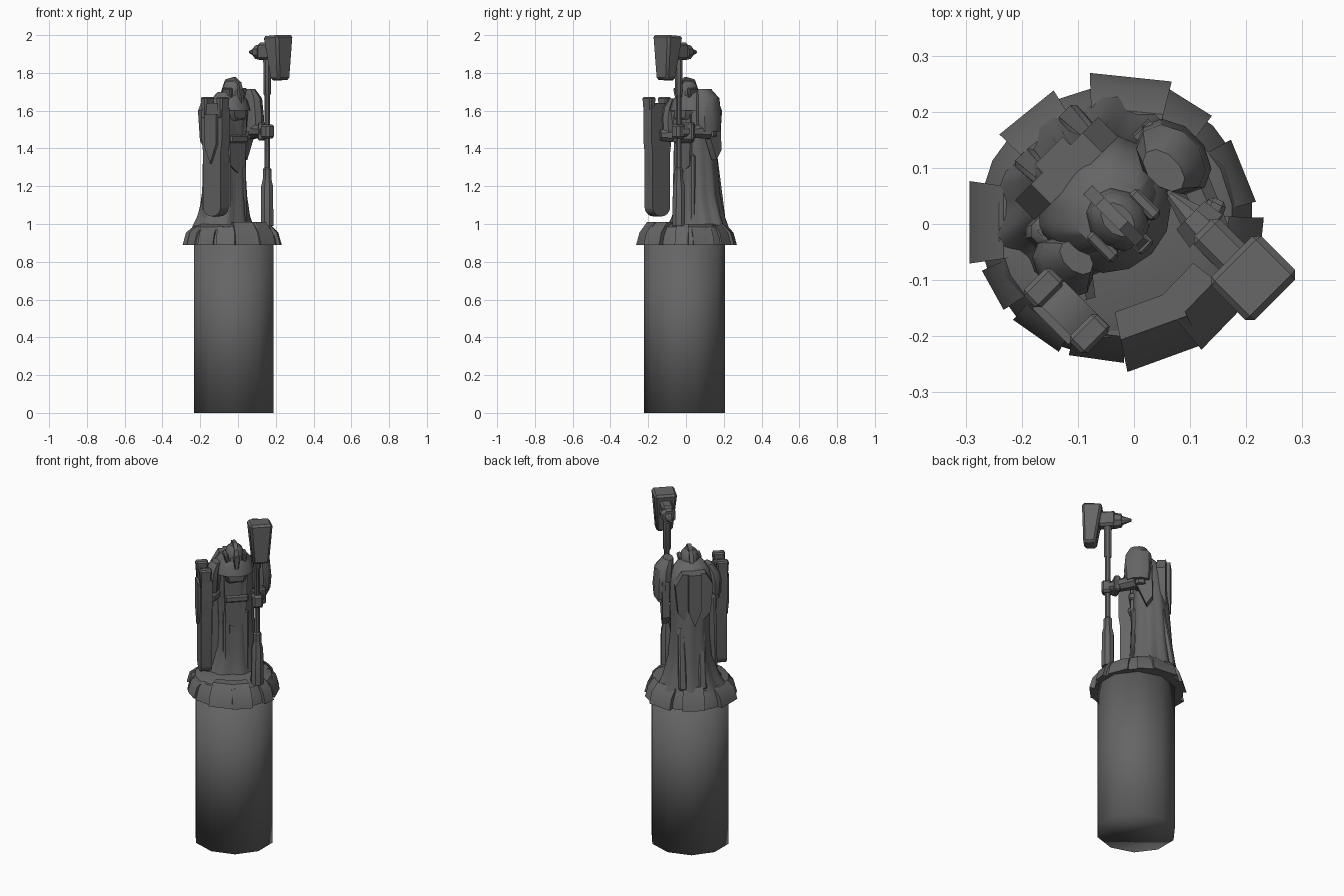
import bpy, bmesh, math
from mathutils import Matrix, Vector

if "Cube" in bpy.data.objects:
    bpy.data.objects.remove(bpy.data.objects["Cube"])

stone = bpy.data.materials.new("dark grey stone")
stone.diffuse_color = (0.13, 0.13, 0.13, 1)
stone.use_nodes = True
stone.node_tree.nodes["Principled BSDF"].inputs["Base Color"].default_value = stone.diffuse_color
# The figure is built facing -y, then turned to the front right
TURN = Matrix.Rotation(math.radians(45), 4, 'Z')
WORLD = Matrix.Identity(4)


def finish(name, bm, mat=TURN, angle=35):
    bmesh.ops.recalc_face_normals(bm, faces=bm.faces)
    bm.transform(mat)
    me = bpy.data.meshes.new(name)
    bm.to_mesh(me)
    bm.free()
    me.materials.append(stone)
    ob = bpy.data.objects.new(name, me)
    bpy.context.collection.objects.link(ob)
    bpy.ops.object.select_all(action='DESELECT')
    ob.select_set(True)
    bpy.context.view_layer.objects.active = ob
    bpy.ops.object.shade_smooth_by_angle(angle=math.radians(angle))
    return ob


def loft(name, rings, n=12, mat=TURN, fold=0.0, folds=6, angle=35):
    """Rings are (z, centre x, centre y, half width, half depth)."""
    bm = bmesh.new()
    loops = []
    for k, (z, cx, cy, a, b) in enumerate(rings):
        loop = []
        for i in range(n):
            t = math.tau * (i + 0.5) / n
            s = 1 + fold * math.cos(folds * t) * (1 - k / len(rings))
            loop.append(bm.verts.new((cx + a * s * math.cos(t), cy + b * s * math.sin(t), z)))
        loops.append(loop)
    for lo, hi in zip(loops, loops[1:]):
        for i in range(n):
            bm.faces.new((lo[i], lo[(i + 1) % n], hi[(i + 1) % n], hi[i]))
    bm.faces.new(loops[0])
    bm.faces.new(loops[-1])
    return finish(name, bm, mat, angle)


def rod(name, p, q, r1, r2, n=8):
    """Tapered limb or bar between two points."""
    p, q = Vector(p), Vector(q)
    d = q - p
    m = Matrix.Translation(p) @ d.to_track_quat('Z', 'Y').to_matrix().to_4x4()
    return loft(name, [(0, 0, 0, r1, r1), (d.length, 0, 0, r2, r2)], n, TURN @ m)


def block(name, centre, size, low=(1, 1), rot=(0, 0, 0), mat=TURN, bevel=0.0):
    """Box whose lower face is scaled by low."""
    bm = bmesh.new()
    bmesh.ops.create_cube(bm, size=1)
    for v in bm.verts:
        k = low if v.co.z < 0 else (1, 1)
        v.co = Vector((v.co.x * size[0] * k[0], v.co.y * size[1] * k[1], v.co.z * size[2]))
    if bevel:
        bmesh.ops.bevel(bm, geom=bm.edges[:], offset=bevel, segments=1, affect='EDGES')
    m = Matrix.Translation(centre)
    for ang, ax in zip(rot, 'XYZ'):
        m = m @ Matrix.Rotation(math.radians(ang), 4, ax)
    return finish(name, bm, mat @ m)


def slab(name, pts, plane, depth, at, mat=TURN):
    """Outline of (u, z) points given thickness; plane 'x' faces x, 'y' faces y."""
    bm = bmesh.new()
    sides = []
    for d in (-depth / 2, depth / 2):
        sides.append([bm.verts.new((at + d, u, z) if plane == 'x' else (u, at + d, z)) for u, z in pts])
    bm.faces.new(sides[0])
    bm.faces.new(sides[1])
    for i in range(len(pts)):
        j = (i + 1) % len(pts)
        bm.faces.new((sides[0][i], sides[0][j], sides[1][j], sides[1][i]))
    return finish(name, bm, mat)


# Column
loft("column", [(0, -.022, -.008, .221, .215), (.9, -.022, -.008, .221, .215)], 10, WORLD, angle=180)

# Flared plinth
BX, BY = -.033, .003
loft("plinth", [(.89, BX, BY, .246, .243), (.93, BX, BY, .238, .235),
                (.985, BX, BY, .21, .208), (1.0, BX, BY, .17, .17)], 20, WORLD)

# Rocky slabs leaning around the plinth: angle, outer radius, half width, top
for deg, out, half, top in ((84, .26, .072, 1.0), (129, .252, .062, 1.01), (180, .26, .072, .99),
                            (209, .25, .04, .985), (235, .247, .05, .98), (262, .246, .05, .99),
                            (290, .258, .07, 1.01), (316, .268, .055, 1.01), (354, .262, .035, 1.0),
                            (22, .246, .06, .985), (58, .252, .045, .995)):
    bm = bmesh.new()
    prof = [(.15, .89), (out, .89), (out - .018, .955), (.2, top), (.15, top)]
    ends = [[bm.verts.new((x, s * half * (.8 + 2 * (x - .15)), z)) for x, z in prof] for s in (-1, 1)]
    for e in ends:
        bm.faces.new(e)
    for a in range(5):
        b = (a + 1) % 5
        bm.faces.new((ends[0][a], ends[0][b], ends[1][b], ends[1][a]))
    finish("plinth_slab", bm, Matrix.Translation((BX, BY, 0)) @ Matrix.Rotation(math.radians(deg), 4, 'Z'))

# Robe with folds
loft("robe", [(.98, -.015, .1, .18, .135), (1.04, -.01, .1, .15, .122), (1.15, -.005, .095, .117, .112),
              (1.3, -.005, .092, .105, .105), (1.45, -.008, .085, .108, .1), (1.58, -.01, .075, .12, .1),
              (1.65, -.012, .065, .105, .09), (1.7, -.015, .045, .065, .065)], 36, fold=.07, folds=9, angle=50)
# Robe hanging beside the shield
block("side_drape", (-.118, .085, 1.25), (.055, .085, .52), (1.35, 1.15), bevel=.015)

# Back cloak, pointed at the bottom
slab("back_cloak", [(-.015, 1.33), (.075, 1.44), (.09, 1.6), (.05, 1.67),
                    (-.08, 1.67), (-.12, 1.6), (-.105, 1.44)], 'y', .05, .155)
slab("cloak_ridge", [(-.015, 1.36), (.02, 1.45), (.02, 1.67), (-.05, 1.67), (-.05, 1.45)], 'y', .03, .185)
for s in (-1, 1):
    block("cloak_fold", (s * .055, .175, 1.17), (.035, .045, .36), (1.3, 1.4), (8, 0, 0), bevel=.008)

# Tabard and front folds
slab("tabard", [(-.015, 1.27), (.04, 1.31), (.05, 1.58), (-.08, 1.58), (-.07, 1.31)], 'y', .04, .005)
for s in (-1, 1):
    block("front_fold", (-.01 + s * .05, .014, 1.18), (.04, .045, .38), (1.1, 1.2), bevel=.01)
block("chest", (-.015, .015, 1.6), (.16, .1, .13), (.75, .9), bevel=.025)
block("belt", (-.01, .005, 1.45), (.13, .06, .04), bevel=.008)

# Head, helmet crest and collar
HC = .026
loft("head", [(1.64, -.015, HC, .055, .06), (1.7, -.015, HC, .052, .06),
              (1.74, -.015, HC, .044, .053), (1.758, -.015, HC, .025, .035)], 10)
block("face_guard", (-.015, HC - .06, 1.67), (.035, .03, .09), (.6, 1), bevel=.005)
slab("helmet_crest", [(HC - .07, 1.7), (HC - .055, 1.75), (HC - .015, 1.778), (HC + .045, 1.765),
                      (HC + .075, 1.7)], 'x', .022, -.015)
for s in (-1, 1):
    block("helmet_cheek", (-.015 + s * .047, HC - .015, 1.68), (.025, .065, .08), (.7, .8), (0, s * 10, 0), bevel=.006)
loft("collar", [(1.6, -.015, .04, .11, .1), (1.655, -.015, .04, .095, .085), (1.68, -.015, .04, .07, .07)], 14)

# Shoulders, arms and hands
for s, w, top in ((-1, .8, 1.665), (1, 1.0, 1.715)):
    x = -.015 + s * (.125 if s > 0 else .105)
    loft("shoulder_plate", [(1.49, x + s * .025, .035, .05 * w, .07 * w), (1.56, x + s * .025, .035, .055 * w, .078 * w),
                            (top - .05, x + s * .018, .035, .052 * w, .07 * w),
                            (top, x - s * .005, .03, .028 * w, .045 * w)], 10)
    rod("upper_arm", (x, .04, 1.6), (x + s * .02, .045, 1.46), .045, .04)
slab("hanging_sleeve", [(.08, 1.34), (.115, 1.39), (.11, 1.6), (.01, 1.6), (.03, 1.46)], 'x', .04, .13)
rod("staff_forearm", (.14, .03, 1.49), (.085, -.12, 1.49), .042, .032)
block("staff_hand", (.082, -.14, 1.49), (.06, .06, .075), bevel=.012)
block("hand_cuff", (.1, -.09, 1.49), (.08, .035, .095), rot=(0, 0, 20), bevel=.008)
rod("shield_forearm", (-.13, .03, 1.47), (-.165, -.03, 1.47), .04, .03)

# Shield with rounded foot and horned top corners
W, C, SX = .066, -.024, -.19
foot = [(C + W * math.cos(a), 1.09 + .05 * math.sin(a))
        for a in (math.pi + math.pi * i / 8 for i in range(9))]
slab("shield", foot + [(C + W, 1.38), (C + .076, 1.45), (C + .076, 1.61), (C + .03, 1.64),
                       (C - .03, 1.64), (C - .076, 1.61), (C - .076, 1.45), (C - W, 1.38)], 'x', .06, SX)
slab("shield_boss", [(C, 1.32), (C + .045, 1.42), (C + .045, 1.58), (C - .045, 1.58), (C - .045, 1.42)],
     'x', .03, SX - .03)
for s in (-1, 1):
    block("shield_corner", (SX - .005, C + s * .058, 1.615), (.07, .045, .115), (.8, .7), bevel=.008)

# War hammer: staff, grip, head and rear spike
HX, HY = .082, -.136
loft("hammer_staff", [(z, HX, HY, r, r) for z, r in
     ((.99, .036), (1.2, .034), (1.24, .024), (1.25, .024), (1.29, .024), (1.3, .016),
      (1.68, .016), (1.69, .022), (1.85, .022), (1.95, .025))], 8)
block("hammer_head", (HX, -.226, 1.88), (.128, .112, .236), (.7, .6), (-4, 0, 0), bevel=.012)
block("hammer_neck", (HX, -.14, 1.915), (.065, .1, .09), bevel=.012)
rod("hammer_collar", (HX, -.1, 1.91), (HX, -.06, 1.91), .045, .038)
rod("hammer_spike", (HX, -.06, 1.91), (HX, -.008, 1.91), .026, .008)
